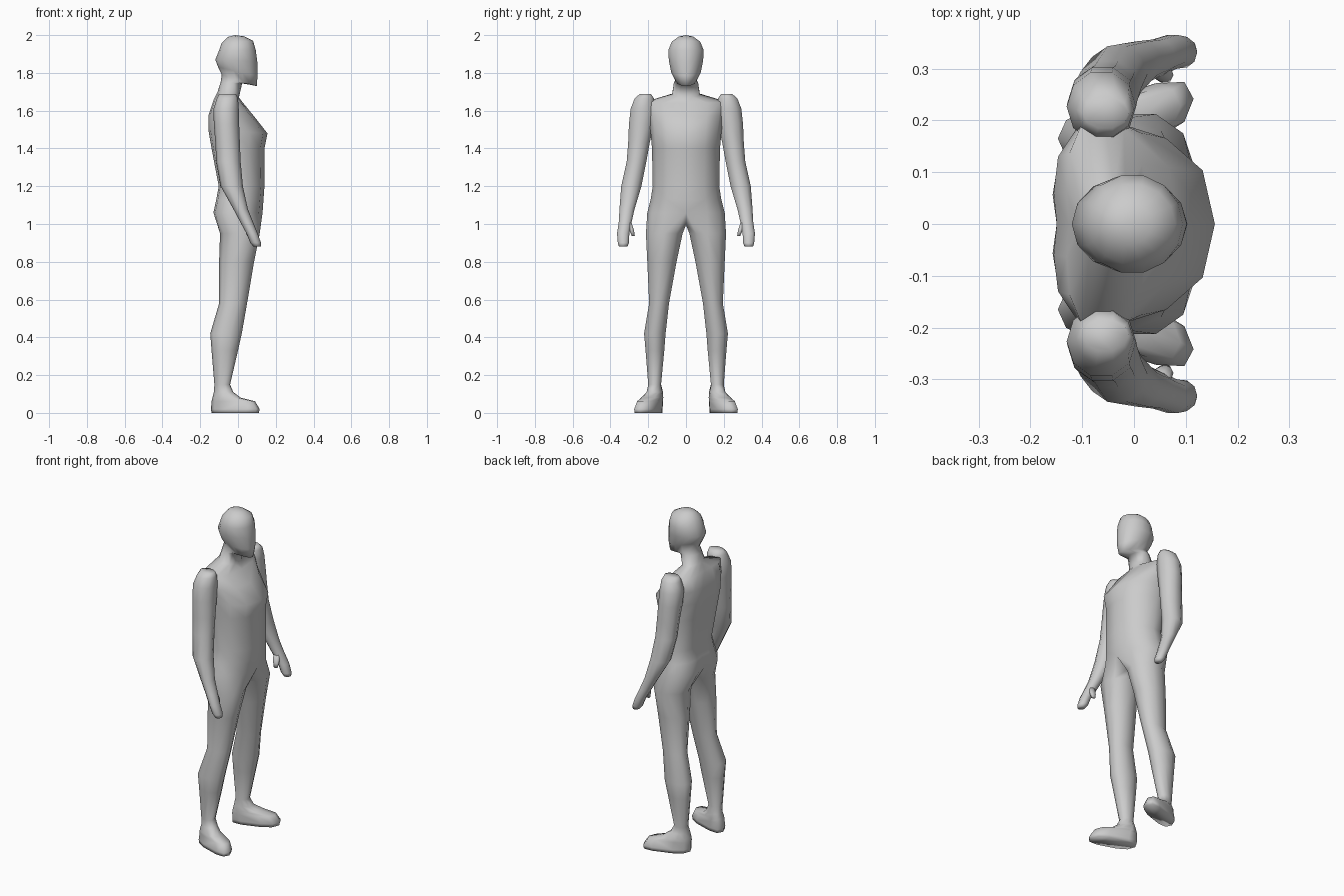
import bpy, bmesh, math

skin = bpy.data.materials.new("plain_grey")
skin.diffuse_color = (0.6, 0.6, 0.6, 1)

TORSO = [(1, 0), (.85, .55), (.4, .88), (-.1, 1), (-.6, .95), (-.93, .65), (-1, .3), (-.95, 0)]
ROUND = [(math.cos(k * math.pi / 7), math.sin(k * math.pi / 7)) for k in range(8)]


def bridge(bm, a, b, closed):
    n = len(a)
    for i in range(n if closed else n - 1):
        j = (i + 1) % n
        bm.faces.new((a[i], a[j], b[j], b[i]))


def ring(bm, z, x0, x1, y0, y1, shear=0, power=1.0, n=10):
    """Closed horizontal section from its bounds, sheared outwards along x."""
    xc, yc, pts = (x0 + x1) / 2, (y0 + y1) / 2, []
    for k in range(n):
        t = math.radians(-36 + 360 / n * k)
        c, s = math.cos(t), math.sin(t) / math.sin(math.radians(72))
        c = math.copysign(abs(c) ** power, c)
        s = math.copysign(min(1, abs(s)) ** power, s)
        x = xc + c * (x1 - x0) / 2
        pts.append(bm.verts.new((x, yc + s * (y1 - y0) / 2 + shear * (x - xc), z)))
    return pts


def finish(bm, name):
    bmesh.ops.recalc_face_normals(bm, faces=bm.faces)
    mesh = bpy.data.meshes.new(name)
    bm.to_mesh(mesh)
    bm.free()
    mesh.materials.append(skin)
    for p in mesh.polygons:
        p.use_smooth = True
    ob = bpy.data.objects.new(name, mesh)
    bpy.context.collection.objects.link(ob)
    m = ob.modifiers.new("mirror", 'MIRROR')
    m.use_axis = (False, True, False)
    m.use_clip = True
    m.merge_threshold = 0.0005
    return ob


def limb(name, rows):
    bm = bmesh.new()
    rings = [ring(bm, *r) for r in rows]
    for a, b in zip(rings, rings[1:]):
        bridge(bm, a, b, True)
    bm.faces.new(rings[0])
    bm.faces.new(rings[-1])
    return finish(bm, name)


# Half body: rows of front z, back z, front x, back x, half width
body_rows = [
    (1.06, 1.06, .130, -.130, .205), (1.13, 1.13, .135, -.115, .187),
    (1.20, 1.20, .140, -.102, .176), (1.40, 1.40, .140, -.140, .180),
    (1.48, 1.50, .156, -.157, .188), (1.57, 1.58, .085, -.155, .200),
    (1.64, 1.655, .028, -.130, .210),
]
head_rows = [
    (1.67, 1.70, .005, -.108, .075), (1.745, 1.75, .022, -.092, .066),
    (1.73, 1.79, .100, -.086, .055), (1.785, 1.83, .103, -.105, .080),
    (1.86, 1.87, .102, -.120, .093), (1.92, 1.92, .094, -.100, .096),
    (1.97, 1.955, .080, -.088, .078), (1.993, 1.99, .035, -.055, .040),
]
bm = bmesh.new()
rows = []
for profile, table in ((TORSO, body_rows), (ROUND, head_rows)):
    for zf, zb, xf, xb, w in table:
        rows.append([bm.verts.new(((xf + xb) / 2 + u * (xf - xb) / 2, v * w if v > 1e-6 else 0,
                                   (zf + zb) / 2 + u * (zf - zb) / 2)) for u, v in profile])
for a, b in zip(rows, rows[1:]):
    bridge(bm, a, b, False)
crown = bm.verts.new((-.015, 0, 2.0))
for a, b in zip(rows[-1], rows[-1][1:]):
    bm.faces.new((a, b, crown))

# Leg and foot, joined to the pelvis through two crotch points
leg_rows = [
    (.95, -.095, .115, .018, .212), (.80, -.100, .085, .050, .205),
    (.58, -.100, .048, .090, .195), (.42, -.147, .020, .108, .222),
    (.33, -.140, 0, .115, .214), (.15, -.125, -.042, .132, .200),
    (.11, -.128, -.025, .125, .205, .2, .9), (.08, -.135, .015, .130, .230, .33, .8),
    (.062, -.140, .090, .140, .240, .33, .7), (.02, -.143, .115, .145, .253, .33, .7),
    (0, -.140, .110, .145, .253, .33, .7),
]
top = rows[0] + [bm.verts.new((-.04, 0, 1.0)), bm.verts.new((.05, 0, .995))]
for r in leg_rows:
    low = ring(bm, *r)
    bridge(bm, top, low, True)
    top = low
bm.faces.new(top)
finish(bm, "body")

# Arm with shoulder cap, forearm and hand
limb("arms", [
    (1.688, -.100, -.010, .185, .245), (1.665, -.112, 0, .170, .272),
    (1.61, -.130, .004, .160, .293), (1.53, -.128, .006, .170, .302),
    (1.43, -.120, .010, .192, .306), (1.33, -.115, .014, .210, .314),
    (1.20, -.092, .026, .236, .343), (1.08, -.025, .052, .272, .352),
    (1.01, .012, .080, .288, .356), (.95, .045, .104, .300, .365),
    (.90, .065, .122, .302, .361), (.88, .082, .122, .310, .355),
])
limb("thumbs", [
    (1.01, .028, .070, .290, .320), (.965, .038, .076, .275, .300),
    (.937, .048, .072, .271, .287),
])
